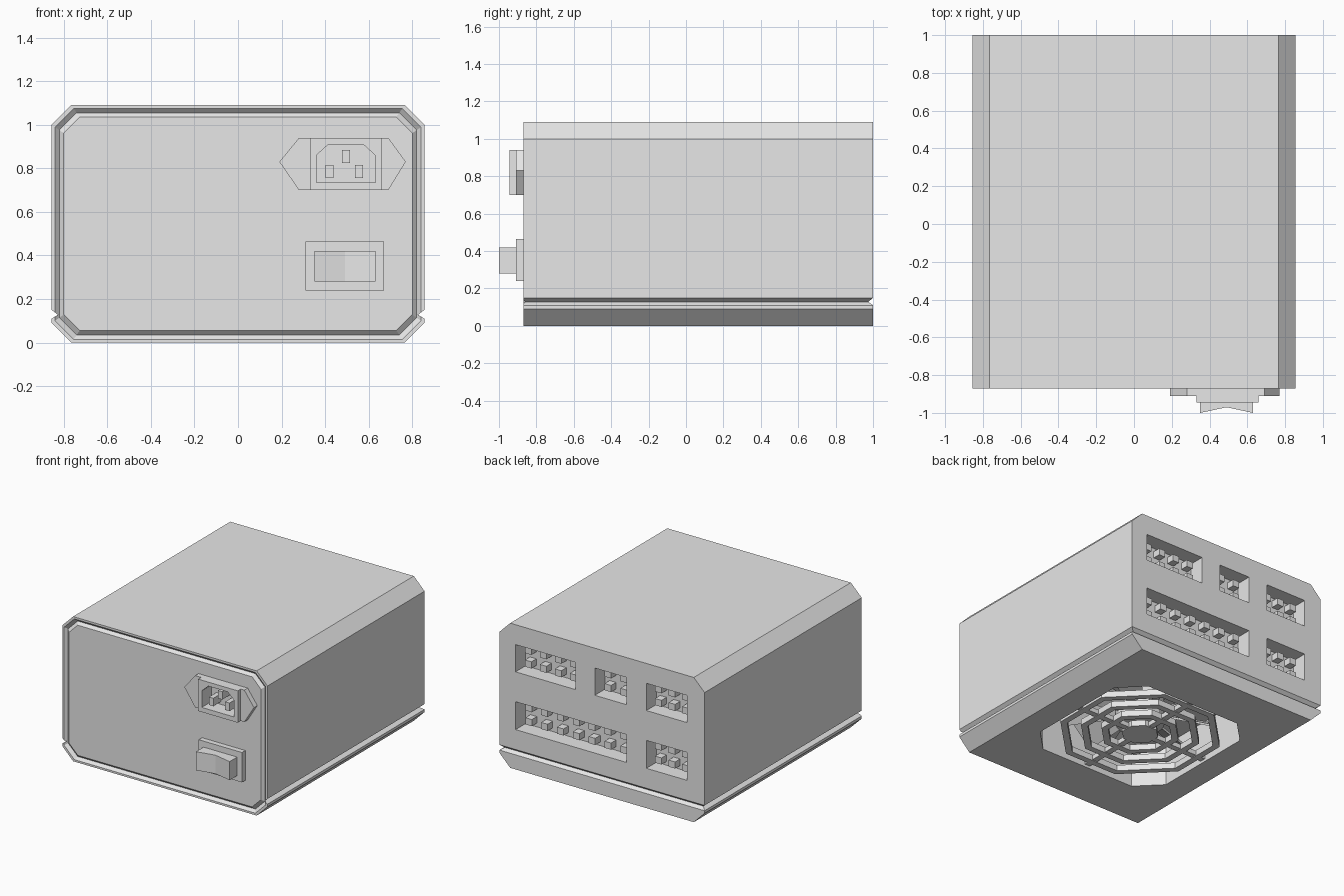
import bpy, bmesh, math
from mathutils import Matrix, Vector

if "Cube" in bpy.data.objects:
    bpy.data.objects.remove(bpy.data.objects["Cube"], do_unlink=True)

GREY = (0.8, 0.8, 0.8, 1.0)
metal = bpy.data.materials.new("light_grey")
metal.use_nodes = True
metal.diffuse_color = GREY
metal.node_tree.nodes["Principled BSDF"].inputs["Base Color"].default_value = GREY

FRONT, BACK = -0.87, 1.0
HALF_W, TOP, CH = 0.855, 1.09, 0.09
FAN_Y = 0.065


def finish(name, bm):
    bmesh.ops.recalc_face_normals(bm, faces=bm.faces)
    mesh = bpy.data.meshes.new(name)
    bm.to_mesh(mesh)
    bm.free()
    mesh.materials.append(metal)
    ob = bpy.data.objects.new(name, mesh)
    bpy.context.collection.objects.link(ob)
    return ob


def loft(name, loops, closed=False):
    """Skin equal-length loops; cap the ends, or wrap round when closed."""
    bm = bmesh.new()
    rows = [[bm.verts.new(p) for p in loop] for loop in loops]
    n = len(rows[0])
    pairs = list(zip(rows, rows[1:]))
    if closed:
        pairs.append((rows[-1], rows[0]))
    else:
        bm.faces.new(rows[0])
        bm.faces.new(rows[-1])
    for a, b in pairs:
        for i in range(n):
            j = (i + 1) % n
            bm.faces.new((a[i], a[j], b[j], b[i]))
    return finish(name, bm)


def prism_y(name, pts, y0, y1):
    return loft(name, [[(x, y, z) for x, z in pts] for y in (y0, y1)])


def prism_z(name, pts, z0, z1):
    return loft(name, [[(x, y, z) for x, y in pts] for z in (z0, z1)])


def rect(x0, x1, z0, z1):
    return [(x0, z0), (x1, z0), (x1, z1), (x0, z1)]


def octagon(x0, x1, z0, z1, c):
    return [(x0 + c, z0), (x1 - c, z0), (x1, z0 + c), (x1, z1 - c),
            (x1 - c, z1), (x0 + c, z1), (x0, z1 - c), (x0, z0 + c)]


def circle(r, n, phase=0.5):
    angles = [(i + phase) * math.tau / n for i in range(n)]
    return [(r * math.cos(a), FAN_Y + r * math.sin(a)) for a in angles]


def cut(target, cutter):
    mod = target.modifiers.new("cut", 'BOOLEAN')
    mod.operation = 'DIFFERENCE'
    mod.solver = 'EXACT'
    mod.object = cutter
    bpy.context.view_layer.objects.active = target
    bpy.ops.object.modifier_apply(modifier=mod.name)
    bpy.data.objects.remove(cutter, do_unlink=True)


# Casing: stacked outlines with a seam groove near the base
levels = [(0, CH, 0), (CH, 0, 0), (0.11, 0, 0), (0.128, 0.028, 0.025),
          (0.15, 0, 0), (TOP - CH, 0, 0), (TOP, CH, 0)]
loops = []
for z, dx, dy in levels:
    w = HALF_W - dx
    loops.append([(-w, FRONT, z), (w, FRONT, z), (w, BACK - dy, z), (-w, BACK - dy, z)])
casing = loft("casing", loops)

# V groove framing the front panel
groove = []
for inset, y in ((0.01, FRONT - 0.005), (0.035, FRONT + 0.02), (0.06, FRONT - 0.005)):
    outline = octagon(-HALF_W + inset, HALF_W - inset, inset, TOP - inset, CH - inset * 0.3)
    groove.append([(x, y, z) for x, z in outline])
cut(casing, loft("groove_cutter", groove, closed=True))

# Fan opening in the underside
opening = octagon(-0.57, 0.57, FAN_Y - 0.57, FAN_Y + 0.57, 0.17)
cut(casing, prism_z("fan_cutter", opening, -0.05, 0.32))

# Rear output sockets: x range, z range, pin columns
DEPTH = 0.12
UPPER, LOWER = (0.735, 0.94), (0.30, 0.51)
sockets = [(0.22, 0.72, UPPER, 4), (-0.205, 0.06, UPPER, 2), (-0.71, -0.37, UPPER, 3),
           (-0.205, 0.72, LOWER, 7), (-0.71, -0.37, LOWER, 3)]
for x0, x1, (z0, z1), cols in sockets:
    cut(casing, prism_y("socket_cutter", rect(x0, x1, z0, z1), BACK - DEPTH, BACK + 0.05))
    step = (x1 - x0) / cols
    for i in range(cols):
        for k in (0.25, 0.75):
            x, z = x0 + (i + 0.5) * step, z0 + k * (z1 - z0)
            prism_y("output_pin", rect(x - 0.027, x + 0.027, z - 0.025, z + 0.025),
                    BACK - DEPTH - 0.01, BACK - DEPTH + 0.06)

# Mains inlet: hexagonal flange, raised block, shaped cavity and three pins
flange = prism_y("inlet_flange", [(0.19, 0.83), (0.28, 0.70), (0.69, 0.70), (0.77, 0.83),
                                  (0.69, 0.94), (0.28, 0.94)], FRONT + 0.01, -0.91)
block = prism_y("inlet_block", rect(0.33, 0.66, 0.70, 0.94), FRONT + 0.01, -0.945)
cavity = [(0.36, 0.735), (0.63, 0.735), (0.63, 0.86), (0.575, 0.91), (0.415, 0.91), (0.36, 0.86)]
for part in (casing, flange, block):
    cut(part, prism_y("inlet_cutter", cavity, FRONT + 0.04, -1.0))
for x, z in ((0.495, 0.855), (0.42, 0.785), (0.555, 0.785)):
    prism_y("inlet_pin", rect(x - 0.018, x + 0.018, z - 0.03, z + 0.03), FRONT + 0.05, -0.92)

# Power switch with a dished rocker
prism_y("switch_frame", rect(0.31, 0.67, 0.24, 0.465), FRONT + 0.01, -0.91)
rocker = [(0.35, -0.90), (0.63, -0.90), (0.63, -1.0), (0.49, -0.97), (0.35, -1.0)]
prism_z("switch_rocker", rocker, 0.28, 0.42)

# Fan grille: octagonal rings, cross spokes and centre cap
for r in (0.58, 0.43, 0.28):
    section = [(r, 0.015), (r, 0.06), (r - 0.05, 0.06), (r - 0.05, 0.015)]
    loft("grille_ring", [[(x, y, z) for x, y in circle(rad, 8)] for rad, z in section], closed=True)
prism_z("grille_cap", circle(0.13, 8), 0.015, 0.06)
prism_z("grille_spoke", rect(-0.575, 0.575, FAN_Y - 0.022, FAN_Y + 0.022), 0.02, 0.055)
prism_z("grille_spoke", rect(-0.022, 0.022, FAN_Y - 0.575, FAN_Y + 0.575), 0.02, 0.055)

# Fan rotor: hub and pitched blades
prism_z("fan_hub", circle(0.17, 16), 0.10, 0.325)
BLADES = 9
for i in range(BLADES):
    bm = bmesh.new()
    bmesh.ops.create_cube(bm, size=1.0, matrix=Matrix.Diagonal((0.38, 0.22, 0.015, 1)))
    for v in bm.verts:
        v.co.y *= 1.0 if v.co.x > 0 else 0.5
    turn = (Matrix.Translation(Vector((0, FAN_Y, 0.2)))
            @ Matrix.Rotation(i * math.tau / BLADES, 4, 'Z')
            @ Matrix.Translation(Vector((0.34, 0, 0)))
            @ Matrix.Rotation(math.radians(35), 4, 'X'))
    bm.transform(turn)
    finish("fan_blade", bm)
